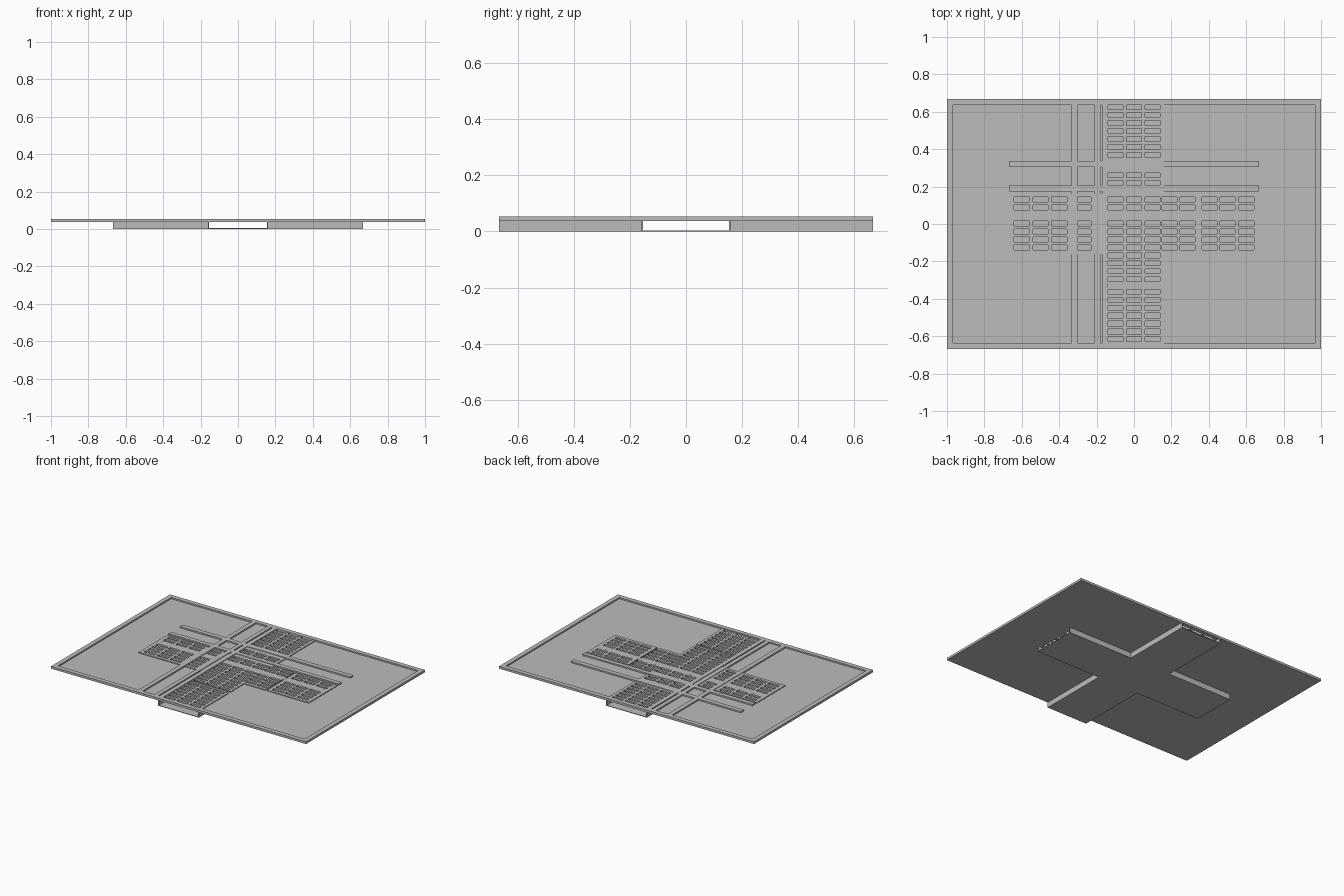
import bpy, bmesh

if "Cube" in bpy.data.objects:
    bpy.data.objects.remove(bpy.data.objects["Cube"])

grey = bpy.data.materials.new("light_grey")
grey.diffuse_color = (0.5, 0.5, 0.5, 1)
grey.use_nodes = True
grey.node_tree.nodes["Principled BSDF"].inputs["Base Color"].default_value = grey.diffuse_color


def stepped_slab(name, xs, ys, bottom, height):
    """Slab whose top follows height(x, y) per cell; None is a through hole."""
    xs = sorted(set(round(v, 4) for v in xs))
    ys = sorted(set(round(v, 4) for v in ys))
    nx, ny = len(xs) - 1, len(ys) - 1
    bm = bmesh.new()

    def top(i, j):
        if 0 <= i < nx and 0 <= j < ny:
            h = height((xs[i] + xs[i + 1]) / 2, (ys[j] + ys[j + 1]) / 2)
            return bottom if h is None else h
        return bottom

    def quad(*pts):
        bm.faces.new([bm.verts.new(p) for p in pts])

    for i in range(nx):
        for j in range(ny):
            h = top(i, j)
            if h <= bottom:
                continue
            x0, x1, y0, y1 = xs[i], xs[i + 1], ys[j], ys[j + 1]
            quad((x0, y0, h), (x1, y0, h), (x1, y1, h), (x0, y1, h))
            quad((x0, y1, bottom), (x1, y1, bottom), (x1, y0, bottom), (x0, y0, bottom))
            # walls wherever the neighbouring cell is lower
            for di, dj, a, b in ((1, 0, (x1, y0), (x1, y1)), (-1, 0, (x0, y1), (x0, y0)),
                                 (0, 1, (x1, y1), (x0, y1)), (0, -1, (x0, y0), (x1, y0))):
                n = top(i + di, j + dj)
                if n < h:
                    quad((*a, n), (*b, n), (*b, h), (*a, h))
    bmesh.ops.remove_doubles(bm, verts=bm.verts, dist=1e-5)
    bmesh.ops.dissolve_limit(bm, angle_limit=0.01, verts=bm.verts, edges=bm.edges)
    mesh = bpy.data.meshes.new(name)
    bm.to_mesh(mesh)
    bm.free()
    mesh.materials.append(grey)
    ob = bpy.data.objects.new(name, mesh)
    bpy.context.collection.objects.link(ob)
    return ob


# main sizes
LX, LY, ARM, RIM = 1.0, 0.667, 0.16, 0.032
PLATE, FLOOR, LID, TOP = 0.038, 0.044, 0.050, 0.054

# raised rails: (x0, x1, y0, y1)
IN = LY - RIM
rails = [(-0.335, -0.303, -IN, IN), (-0.21, -0.18, -IN, IN), (-0.172, -0.14, -IN, IN),
         (-LY, LY, 0.305, 0.338), (-LY, LY, 0.175, 0.207)]
flat_band = (-LY, LY, 0.032, 0.058)
lid_gaps = [(0.329, 0.338, -ARM, ARM), (-ARM, ARM, -0.34, -0.317)]

# slot rows and columns of the two lids
cols_mid = [-0.0985, 0, 0.0985]
cols_all = [-0.6, -0.5, -0.4, -0.27] + cols_mid + [0.19, 0.286, 0.404, 0.5, 0.6]
P = 0.0427
rows_mid = [0.131 - P * k for k in range(7)]
rows_all = (rows_mid + [-0.168 - P * k for k in range(4)] + [-0.362 - 0.0425 * k for k in range(7)]
            + [0.625 - P * k for k in range(7)] + [0.26, 0.22])
slots = [(x - 0.041, x + 0.041, y - 0.0125, min(y + 0.0125, IN))
         for cols, rows in ((cols_all, rows_mid), (cols_mid, rows_all)) for x in cols for y in rows]


def inside(x, y, rects):
    return any(a < x < b and c < y < d for a, b, c, d in rects)


def tray_height(x, y):
    if abs(x) > LX - RIM or abs(y) > IN or inside(x, y, rails):
        return TOP
    if inside(x, y, [flat_band]):
        return LID
    if inside(x, y, slots):
        return None
    if inside(x, y, lid_gaps):
        return FLOOR
    if (abs(x) < ARM and abs(y) < LY) or (abs(y) < ARM and abs(x) < LY):
        return LID
    return FLOOR


# tray with rim, rails and slotted lids
rects = rails + lid_gaps + slots + [flat_band, (-LX, LX, -LY, LY), (-LX + RIM, LX - RIM, -IN, IN),
                                    (-ARM, ARM, -ARM, ARM), (-LY, LY, -LY, LY)]
stepped_slab("tray", [v for r in rects for v in r[:2]], [v for r in rects for v in r[2:]],
             PLATE, tray_height)

# cross-shaped channel beneath, open at its four ends
INNER = ARM - 0.006


def channel_height(x, y):
    if abs(x) > ARM and abs(y) > ARM:
        return None
    return 0.004 if abs(x) < INNER or abs(y) < INNER else PLATE


cuts = [s * v for v in (LY, ARM, INNER) for s in (-1, 1)]
stepped_slab("cross_channel", cuts, cuts, 0.0, channel_height)
